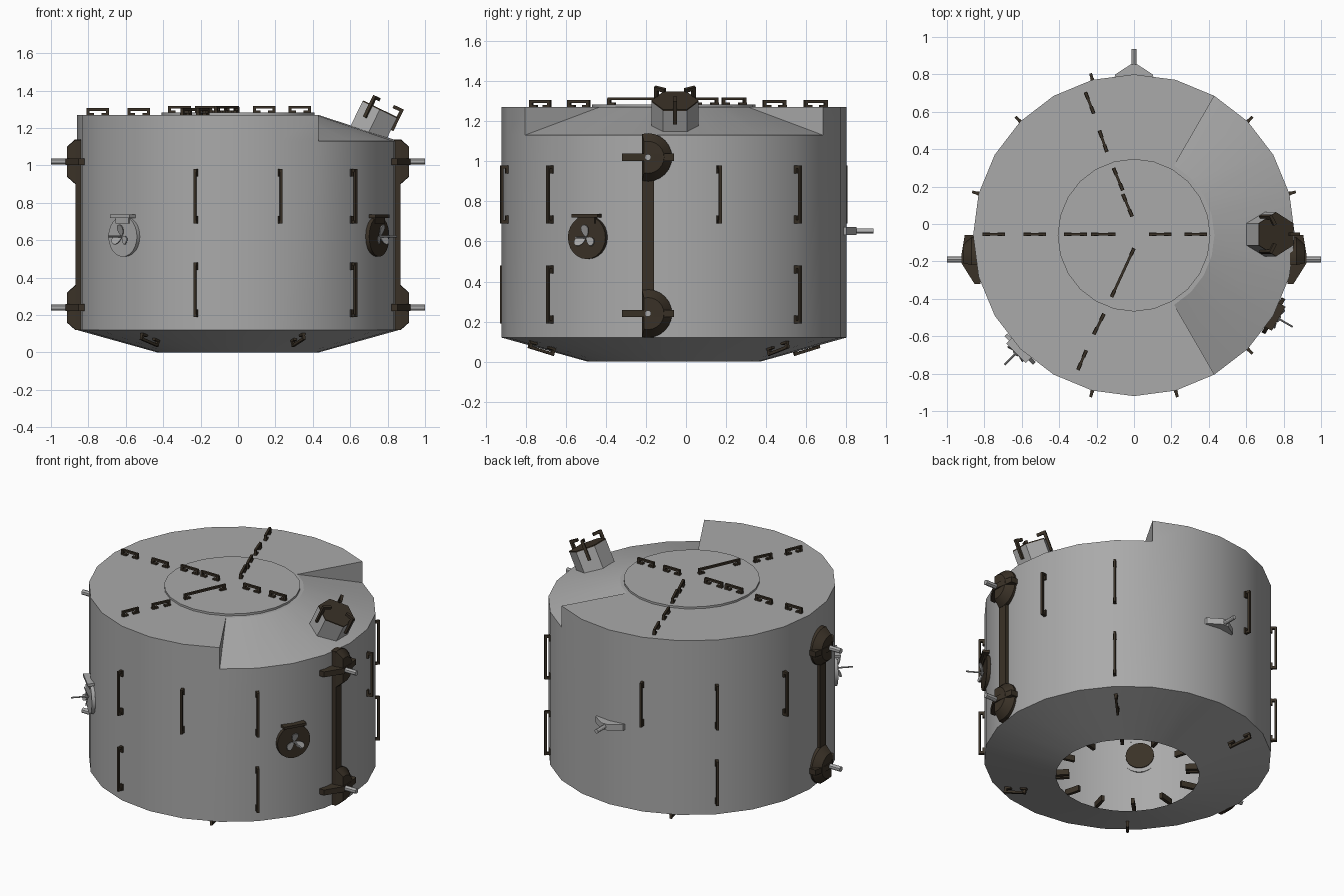
import bpy, bmesh, math
from mathutils import Matrix, Vector

if "Cube" in bpy.data.objects:
    bpy.data.objects.remove(bpy.data.objects["Cube"])

CY, R = -0.06, 0.86          # body centre (y) and radius


def material(name, col):
    m = bpy.data.materials.new(name)
    m.diffuse_color = (*col, 1)
    m.use_nodes = True
    m.node_tree.nodes["Principled BSDF"].inputs["Base Color"].default_value = m.diffuse_color
    return m


GREY = material("hull grey", (0.40, 0.40, 0.40))
DARK = material("dark bronze", (0.042, 0.031, 0.020))


def finish(bm, name, mat, angle=30):
    bmesh.ops.recalc_face_normals(bm, faces=bm.faces)
    me = bpy.data.meshes.new(name)
    bm.to_mesh(me)
    bm.free()
    me.materials.append(mat)
    ob = bpy.data.objects.new(name, me)
    bpy.context.collection.objects.link(ob)
    bpy.ops.object.select_all(action='DESELECT')
    ob.select_set(True)
    bpy.context.view_layer.objects.active = ob
    bpy.ops.object.shade_smooth_by_angle(angle=math.radians(angle))
    return ob


def loft(bm, M, a, za, b, zb):
    """Closed solid between two outlines at local heights za and zb."""
    lo = [bm.verts.new(M @ Vector((x, y, za))) for x, y in a]
    hi = [bm.verts.new(M @ Vector((x, y, zb))) for x, y in b]
    n = len(a)
    bm.faces.new(lo[::-1])
    bm.faces.new(hi)
    for i in range(n):
        j = (i + 1) % n
        bm.faces.new((lo[i], lo[j], hi[j], hi[i]))


def box(bm, M, x0, x1, y0, y1, z0, z1):
    p = [(x0, y0), (x1, y0), (x1, y1), (x0, y1)]
    loft(bm, M, p, z0, p, z1)


def circle(r, n, start=0.0):
    return [(r * math.cos(start + 2 * math.pi * i / n),
             r * math.sin(start + 2 * math.pi * i / n)) for i in range(n)]


def frame(origin, x, z):
    """Matrix with local X along x and local Z along z."""
    z = Vector(z).normalized()
    x = Vector(x).normalized()
    y = z.cross(x)
    M = Matrix((x, y, z)).transposed().to_4x4()
    M.translation = Vector(origin)
    return M


def polar(r, deg, z):
    a = math.radians(deg)
    return Vector((r * math.cos(a), CY + r * math.sin(a), z))


# Hull: open-bottomed shell with a sloped sector cut into the +x side
bm = bmesh.new()


def face(*pts):
    bm.faces.new([bm.verts.new(p) for p in pts])


for k in range(24):
    a, b = -60 + 15 * k, -45 + 15 * k
    notch = k < 8
    zt = 1.13 if notch else 1.27
    face(polar(.43, b, 0), polar(.43, a, 0), polar(R, a, .12), polar(R, b, .12))
    face(polar(R, a, .12), polar(R, b, .12), polar(R, b, 1.13), polar(R, a, 1.13))
    if not notch:
        face(polar(R, a, 1.13), polar(R, b, 1.13), polar(R, b, 1.27), polar(R, a, 1.27))
    face(polar(R, a, zt), polar(R, b, zt), polar(.43, b, 1.27), polar(.43, a, 1.27))
    face(polar(.43, a, 1.27), polar(.43, b, 1.27), polar(0, 0, 1.27))
for a in (-60, 60):
    face(polar(R, a, 1.13), polar(R, a, 1.27), polar(.43, a, 1.27))
bmesh.ops.remove_doubles(bm, verts=bm.verts, dist=1e-4)
finish(bm, "hull", GREY, 16)

# Raised round cover on the top
bm = bmesh.new()
loft(bm, Matrix.Translation((0, CY, 0)), circle(.408, 24), 1.262, circle(.408, 24), 1.283)
finish(bm, "top_cover", GREY)


# Handrails
def rail(bm, p, q, normal):
    p, q = Vector(p), Vector(q)
    M = frame((p + q) / 2, q - p, normal)
    h = (q - p).length / 2
    box(bm, M, -h, h, -.007, .007, .022, .036)
    for s in (-1, 1):
        box(bm, M, s * h - s * .016, s * h, -.008, .008, -.004, .03)
        box(bm, M, s * h - s * .04, s * h, -.010, .010, -.004, .010)


bm = bmesh.new()
top_rails = [(-.81, -.055, -.69, -.055), (-.59, -.055, -.47, -.055),
             (-.375, -.055, -.25, -.055), (-.23, -.055, -.10, -.055),
             (.08, -.055, .20, -.055), (.27, -.055, .39, -.055),
             (-.01, .04, -.06, .16), (-.06, .18, -.11, .30),
             (-.145, .385, -.185, .50), (-.215, .59, -.26, .705),
             (0, -.13, -.12, -.39), (-.16, -.48, -.215, -.59),
             (-.255, -.675, -.30, -.78)]
for x0, y0, x1, y1 in top_rails:
    z = 1.283 if math.hypot(x0 + x1, y0 + y1 - 2 * CY) / 2 < .41 else 1.27
    rail(bm, (x0, y0, z), (x1, y1, z), (0, 0, 1))
finish(bm, "top_handrails", DARK)

bm = bmesh.new()
for a in (15, 45, 105, 135, 165, -45, -75, -105):
    n = polar(1, a, 0) - polar(0, a, 0)
    rail(bm, polar(R, a, .69), polar(R, a, .98), n)
    if a in (45, 135, -45, -105):
        rail(bm, polar(R, a, .19), polar(R, a, .48), n)
finish(bm, "side_handrails", DARK)

bm = bmesh.new()
for a in (45, 116, -64, -130):
    p, q = polar(.66, a, .064), polar(.80, a, .103)
    tangent = Vector((-math.sin(math.radians(a)), math.cos(math.radians(a)), 0))
    rail(bm, p, q, (q - p).cross(tangent) * -1)
finish(bm, "bottom_handrails", DARK)

# Latches around the lower opening
bm = bmesh.new()
for a in range(15, 375, 30):
    M = frame(polar(0, 0, 0), polar(1, a, 0) - polar(0, 0, 0), (0, 0, 1))
    for off in ((-.018, .018) if a in (135, 315) else (0,)):
        box(bm, M, .35, .45, off - .01, off + .01, .008, .045)
finish(bm, "opening_latches", DARK)

# Side mounts: rail strip, half-round bosses, gussets and pins, mirrored in x
for s, side in ((1, "right"), (-1, "left")):
    mir = Matrix.Scale(s, 4, (1, 0, 0))
    bm, pins = bmesh.new(), bmesh.new()
    box(bm, mir, .83, .868, -.22, -.16, .12, 1.13)
    arc = [math.radians(-104 + 208 * i / 14) for i in range(15)]
    big = [(max(-.03, .12 * math.cos(t)), .12 * math.sin(t)) for t in arc]
    small = [(max(-.03, .08 * math.cos(t)), .08 * math.sin(t)) for t in arc]
    for zc in (.24, 1.02):
        M = mir @ frame((0, -.19, zc), (0, 1, 0), (1, 0, 0))
        loft(bm, M, big, .835, big, .87)
        loft(bm, M, big, .87, small, .915)
        g = [(.82, -.32), (.853, -.32), (.922, -.21), (.922, -.16), (.905, -.06), (.84, -.06)]
        loft(bm, mir, g, zc - .018, g, zc + .018)
        loft(pins, M, circle(.016, 12), .90, circle(.016, 12), 1.0)
    finish(bm, side + "_mount", DARK)
    finish(pins, side + "_mount_pins", GREY)


# Round targets with three petals and a centre pin
def target(name, a, mat):
    n = polar(1, a, 0) - polar(0, a, 0)
    M = frame(polar(0, a, .62), Vector((0, 0, 1)).cross(n), n)
    bm = bmesh.new()
    loft(bm, M, circle(.108, 24), .85, circle(.108, 24), .872)
    box(bm, M, -.074, .074, .100, .117, .85, .893)
    box(bm, M, -.05, .05, .07, .105, .85, .878)
    finish(bm, name + "_disc", mat)
    bm = bmesh.new()
    for k in range(3):
        P = (M @ Matrix.Translation((0, 0, .876)) @ Matrix.Rotation(math.radians(90 + 120 * k), 4, 'Z')
             @ Matrix.Rotation(math.radians(-20), 4, 'Y'))
        petal = [(.036 + .032 * x, .02 * y * (1 + .35 * x)) for x, y in circle(1, 12)]
        loft(bm, P, petal, -.003, petal, .003)
    loft(bm, M, circle(.005, 8), .86, circle(.005, 8), .98)
    finish(bm, name + "_petals", GREY)
    return M


target("right_target", -30, DARK)
M = target("left_target", -135, GREY)
bm = bmesh.new()
loft(bm, M, circle(.085, 24), .838, circle(.085, 24), .845)
finish(bm, "left_target_backplate", DARK)

# Hexagonal box on the sloped sector, with dark cap and hooked brackets
t = math.radians(26)
M = frame((.70, -.055, 1.18), (math.cos(t), 0, -math.sin(t)), (math.sin(t), 0, math.cos(t)))
bm = bmesh.new()
hexa = circle(.118, 6, math.pi / 6)
loft(bm, M, hexa, -.015, hexa, .13)
finish(bm, "hex_box", GREY)
bm = bmesh.new()
loft(bm, M, hexa, .13, hexa, .137)
for k in range(3):
    P = M @ Matrix.Rotation(2 * math.pi * k / 3, 4, 'Z')
    box(bm, P, .098, .116, -.009, .009, .06, .185)
    box(bm, P, .058, .116, -.009, .009, .170, .188)
finish(bm, "hex_cap_and_brackets", DARK)

# Rear stub: wedge bracket with a pin
bm = bmesh.new()
w = [(-.105, .78), (.105, .78), (.10, .80), (.02, .852), (-.02, .852), (-.10, .80)]
loft(bm, Matrix.Identity(4), w, .632, w, .672)
loft(bm, frame((0, 0, .652), (1, 0, 0), (0, 1, 0)), circle(.013, 12), .84, circle(.013, 12), .935)
finish(bm, "rear_stub", GREY)
